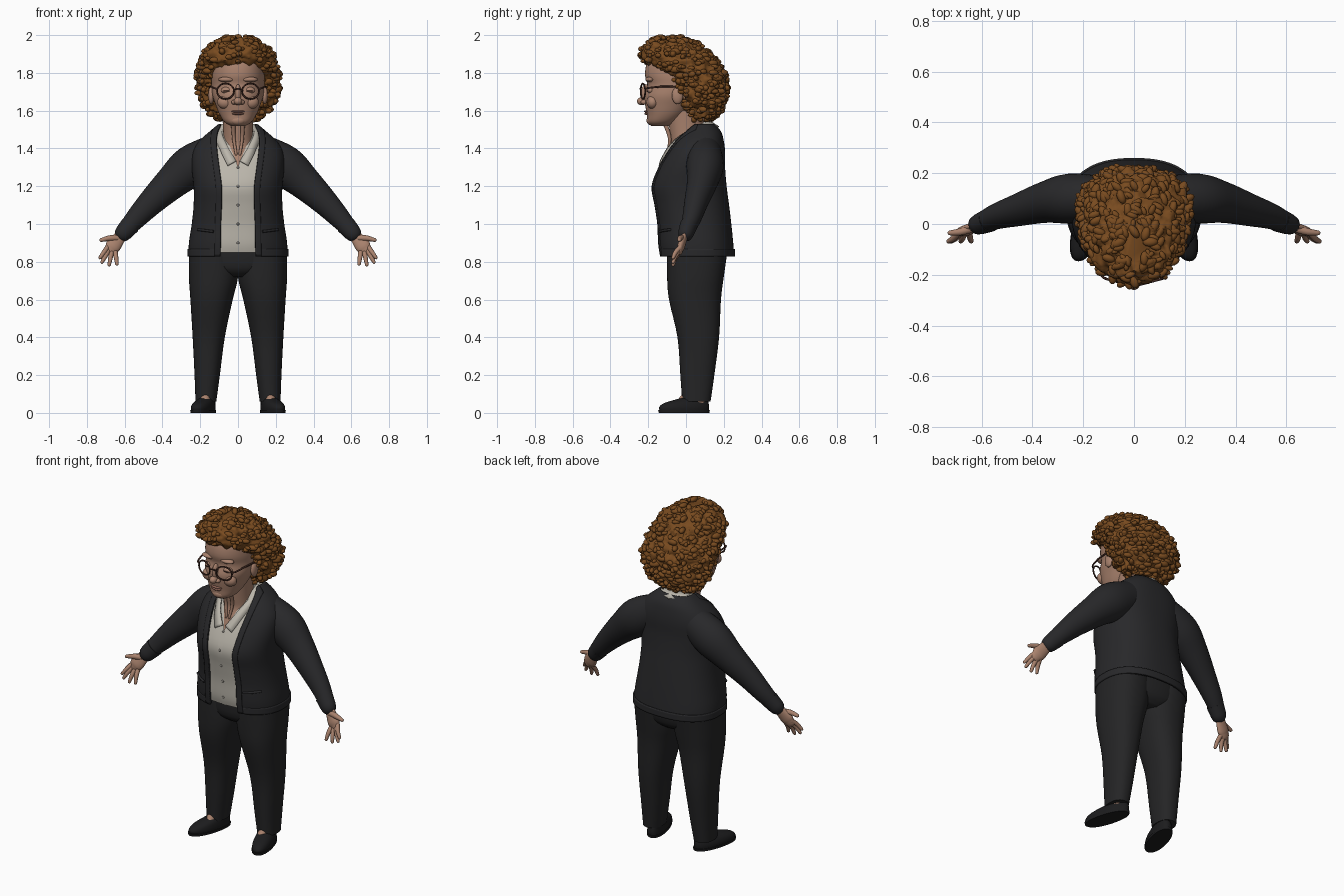
import bpy, bmesh, math, random
from mathutils import Vector, Matrix, noise

random.seed(4)
cube = bpy.data.objects.get("Cube")
if cube:
    bpy.data.objects.remove(cube, do_unlink=True)
made = []


def material(name, *rgb):
    m = bpy.data.materials.new(name)
    m.use_nodes = True
    m.diffuse_color = (*rgb, 1)
    m.node_tree.nodes["Principled BSDF"].inputs["Base Color"].default_value = (*rgb, 1)
    return m


SKIN = material("skin", .40, .225, .155)
LIPS = material("lips", .32, .15, .11)
HAIR = material("auburn hair", .19, .07, .014)
WOOL = material("charcoal wool", .021, .021, .023)
CLOTH = material("dark trouser cloth", .018, .018, .019)
LINEN = material("cream linen", .50, .47, .41)
LEATHER = material("black leather", .012, .012, .013)
FRAME = material("brown frame", .06, .025, .018)
BUTTON = material("grey button", .30, .28, .25)


def finish(name, bm, mat, mirror=False):
    bmesh.ops.recalc_face_normals(bm, faces=bm.faces)
    mesh = bpy.data.meshes.new(name)
    bm.to_mesh(mesh)
    bm.free()
    mesh.materials.append(mat)
    ob = bpy.data.objects.new(name, mesh)
    bpy.context.collection.objects.link(ob)
    if mirror:
        ob.modifiers.new("mirror", 'MIRROR')
    made.append(ob)
    return ob


def spline(rows, k):
    """Catmull-Rom resampling of equally long tuples."""
    out = []
    for i in range(len(rows) - 1):
        a, b, c, d = (rows[min(max(j, 0), len(rows) - 1)] for j in range(i - 1, i + 3))
        for s in range(k):
            t = s / k
            out.append(tuple(q + t / 2 * (r - p + t * (2 * p - 5 * q + 4 * r - w
                       + t * (3 * (q - r) + w - p))) for p, q, r, w in zip(a, b, c, d)))
    return out + [tuple(rows[-1])]


def grid(rows, closed=True):
    """Skin rows of points; closed rows also get end caps."""
    bm = bmesh.new()
    vs = [[bm.verts.new(p) for p in row] for row in rows]
    n = len(vs[0])
    for a, b in zip(vs, vs[1:]):
        for j in range(n if closed else n - 1):
            bm.faces.new((a[j], a[(j + 1) % n], b[(j + 1) % n], b[j]))
    if closed:
        bm.faces.new(vs[0])
        bm.faces.new(vs[-1])
    return bm


def loft(rows, n=2.3, seg=48, k=4, grow=0, band=0, closed=True, shear=0):
    """Rounded rings from rows of z, centre x, half width, front y, back y, front opening."""
    out = []
    for z, cx, rx, yf, yb, *gap in spline(rows, k):
        rx, cy, ry = rx + grow, (yf + yb) / 2, (yb - yf) / 2 + grow
        at = lambda x: math.asin(min(max(x, 0) / rx, .97) ** (n / 2))
        start, end, steps = 0, 2 * math.pi, seg
        if not closed:
            start = at(gap[0])
            end = at(gap[0] + band) if band else end - start
            steps = 4 if band else seg
        ring = []
        for j in range(steps if closed else steps + 1):
            a = start + (end - start) * j / steps
            s, c = math.sin(a), math.cos(a)
            y = cy - ry * math.copysign(abs(c) ** (2 / n), c)
            x = cx + rx * math.copysign(abs(s) ** (2 / n), s) - shear * y
            ring.append((x, y, z))
        out.append(ring)
    return grid(out, closed)


def tube(name, pts, mat, mirror=True, flat=1, up=(0, 1, 0), seg=16, k=4):
    """Round-ended limb through points of x, y, z, radius."""
    pts = spline(pts, k)
    ps = [Vector(p[:3]) for p in pts]
    rings = [(p, (ps[min(i + 1, len(ps) - 1)] - ps[max(i - 1, 0)]).normalized(), pts[i][3])
             for i, p in enumerate(ps)]
    p, t, r = rings[-1]
    rings += [(p + t * r * math.sin(a), t, r * math.cos(a)) for a in (.5, 1, 1.5)]
    out = []
    for p, t, r in rings:
        u = t.cross(Vector(up)).normalized()
        v = u.cross(t)
        angles = [2 * math.pi * j / seg for j in range(seg)]
        out.append([p + u * r * math.cos(a) + v * r * flat * math.sin(a) for a in angles])
    return finish(name, grid(out), mat, mirror)


def blob(name, loc, size, mat, mirror=False):
    bm = bmesh.new()
    bmesh.ops.create_uvsphere(bm, u_segments=20, v_segments=12, radius=1,
                              matrix=Matrix.Translation(loc) @ Matrix.Diagonal((*size, 1)))
    return finish(name, bm, mat, mirror)


# Legs, seat and shoes
leg = [(.06, .17, .055, -.02, .13), (.2, .163, .067, -.03, .15), (.4, .155, .085, -.045, .175),
       (.6, .14, .112, -.09, .185), (.72, .13, .13, -.1, .2), (.86, .13, .13, -.1, .22)]
finish("trouser_legs", loft(leg), CLOTH, True)
seat = [(.72, 0, .1, -.05, .16), (.77, 0, .22, -.095, .205), (.9, 0, .25, -.1, .22)]
finish("trouser_seat", loft(seat), CLOTH)
shoe = [(.012, .182, .053, -.14, .12), (.03, .182, .054, -.142, .122),
        (.05, .18, .05, -.12, .12), (.068, .175, .042, -.065, .115), (.08, .17, .035, -.02, .11)]
finish("shoes", loft(shoe, 2.2, shear=.25), LEATHER, True)
sole = [(0, .182, .056, -.144, .124), (.014, .182, .057, -.147, .126)]
finish("shoe_soles", loft(sole, 2.2, k=1, shear=.25), LEATHER, True)
ankle = [(.04, .175, .036, -.07, .1), (.075, .173, .034, -.04, .1), (.12, .17, .03, 0, .1)]
finish("ankles", loft(ankle, 2), SKIN, True)

# Torso rings shared by cardigan and blouse
torso = [(.83, 0, .262, -.14, .255), (.9, 0, .26, -.15, .25), (1, 0, .245, -.155, .24),
         (1.1, 0, .235, -.17, .228), (1.2, 0, .235, -.185, .215), (1.3, 0, .245, -.15, .207),
         (1.38, 0, .24, -.105, .207), (1.44, 0, .205, -.065, .2), (1.49, 0, .15, -.02, .185),
         (1.53, 0, .1, .02, .15)]


def opened(gaps):
    return [row + (g,) for row, g in zip(torso, gaps)]


lapel = opened((.095, .093, .092, .088, .088, .1, .11, .115, .11, .095))
vee = opened((0, 0, 0, 0, 0, 0, .03, .055, .075, .08))
cardigan = finish("cardigan_body", loft(lapel, 2.4, 72, closed=False), WOOL)
band = finish("cardigan_front_bands", loft(lapel, 2.4, grow=.005, band=.03, closed=False), WOOL, True)
hem_rows = [(z, *lapel[0][1:]) for z in (.828, .868)]
hem = finish("cardigan_hem", loft(hem_rows, 2.4, 72, grow=.005, closed=False), WOOL)
for ob in (cardigan, band, hem):
    ob.modifiers.new("thickness", 'SOLIDIFY').thickness = .011
shirt_rows = [(.85, *vee[0][1:])] + vee[1:]
finish("blouse", loft(shirt_rows, 2.4, 72, grow=-.013, closed=False), LINEN)
finish("blouse_placket", loft(shirt_rows[:6], 2.4, grow=-.009, band=.016, closed=False), LINEN, True)
for z, _, _, front, *_ in spline(torso[1:6], 2)[::2]:
    blob("blouse_button", (0, front + .008, z), (.007, .004, .007), BUTTON)
tube("cardigan_pocket_welts", [(.13, -.139, .96, .007), (.17, -.12, .965, .007),
                               (.21, -.085, .97, .007)], WOOL, seg=8)

# Folded blouse collar
upper = [(.01, -.138, 1.335), (.06, -.088, 1.42), (.088, 0, 1.49), (.07, .09, 1.535), (0, .13, 1.545)]
lower = [(.055, -.145, 1.31), (.092, -.094, 1.385), (.12, 0, 1.467), (.09, .125, 1.512), (0, .175, 1.517)]
collar = finish("blouse_collar", grid([spline(upper, 5), spline(lower, 5)], False), LINEN, True)
collar.modifiers.new("thickness", 'SOLIDIFY').thickness = .008

# Arms and hands
tube("cardigan_sleeves", [(.13, .1, 1.375, .098), (.25, .1, 1.305, .11), (.35, .085, 1.22, .09),
     (.455, .055, 1.12, .071), (.54, .03, 1.03, .056), (.6, .003, .962, .043)], WOOL, seg=28, flat=.9)
tube("sleeve_cuffs", [(.57, .015, .995, .052), (.607, 0, .953, .046)], WOOL, seg=28, flat=.9)
tube("palms", [(.6, 0, .96, .027), (.63, -.01, .925, .034), (.66, -.025, .885, .041),
               (.673, -.03, .868, .034)], SKIN, flat=.48)
fingers = {"index": (.69, .878, .73, .822), "middle": (.682, .866, .72, .798),
           "ring": (.668, .857, .682, .784), "little": (.65, .855, .641, .788)}
for label, (x, z, tx, tz) in fingers.items():
    tube(label + "_fingers", [(x, -.03, z, .013), ((x + tx) / 2, -.055, (z + tz) / 2, .012),
                              (tx, -.068, tz, .009)], SKIN, seg=10)
tube("thumbs", [(.635, -.015, .925, .018), (.68, -.03, .925, .015), (.724, -.035, .915, .01)], SKIN, seg=10)

# Neck and head
neck = [(1.28, 0, .1, -.13, .1), (1.36, 0, .095, -.103, .1), (1.42, 0, .083, -.08, .1),
        (1.48, 0, .078, -.085, .09), (1.6, 0, .085, -.1, .1)]
finish("neck", loft(neck, 2.1), SKIN)
head = [(1.52, 0, .04, -.185, -.09), (1.54, 0, .072, -.203, -.05), (1.58, 0, .098, -.207, 0),
        (1.63, 0, .118, -.216, .05), (1.68, 0, .135, -.22, .1), (1.735, 0, .14, -.205, .13),
        (1.79, 0, .142, -.217, .14), (1.86, 0, .13, -.205, .11), (1.93, 0, .09, -.16, .05)]
finish("head", loft(head, 2.15), SKIN)
blob("nose_bridge", (0, -.213, 1.69), (.017, .026, .05), SKIN)
blob("nose_tip", (0, -.234, 1.65), (.022, .026, .021), SKIN)
blob("nostrils", (.021, -.222, 1.645), (.014, .018, .013), SKIN, True)
blob("cheeks", (.068, -.177, 1.645), (.042, .032, .036), SKIN, True)
blob("brows", (.06, -.192, 1.765), (.045, .024, .014), SKIN, True)
blob("eyelids", (.06, -.186, 1.708), (.03, .02, .018), SKIN, True)
blob("eye_slits", (.06, -.204, 1.704), (.018, .005, .003), FRAME, True)
blob("upper_lip", (0, -.208, 1.596), (.036, .014, .006), LIPS)
blob("lower_lip", (0, -.207, 1.584), (.031, .014, .007), LIPS)
blob("chin", (0, -.182, 1.548), (.042, .027, .026), SKIN)
blob("ears", (.142, -.045, 1.68), (.016, .03, .045), SKIN, True)
tube("throat_folds", [(.025, -.11, 1.53, .012), (.022, -.086, 1.45, .009), (.01, -.1, 1.37, .007)], SKIN)

# Spectacles
circle = [2 * math.pi * i / 24 for i in range(25)]
tube("lens_rims", [(.066 + .045 * math.cos(a), -.228 + .012 * math.cos(a), 1.703 + .041 * math.sin(a), .0045)
                   for a in circle], FRAME, seg=8, k=1)
tube("spectacle_bridge", [(-.025, -.238, 1.71, .004), (0, -.243, 1.716, .004), (.025, -.238, 1.71, .004)],
     FRAME, False, seg=8)
tube("spectacle_arms", [(.108, -.216, 1.715, .005), (.128, -.2, 1.72, .005), (.143, -.12, 1.728, .005),
                        (.15, -.03, 1.725, .005)], FRAME, up=(0, 0, 1), seg=8)

# Curly hair: a rippled cap covered with small curls
cap = [(1.555, 0, .1, .03, .13), (1.6, 0, .16, 0, .18), (1.66, 0, .195, -.045, .205),
       (1.72, 0, .21, -.06, .215), (1.78, 0, .212, -.1, .208), (1.825, 0, .208, -.165, .185),
       (1.87, 0, .19, -.23, .155), (1.92, 0, .16, -.225, .105), (1.96, 0, .12, -.2, .045),
       (1.985, 0, .06, -.15, -.03)]
bm = loft(cap, 2.1, 110, 7)
bmesh.ops.recalc_face_normals(bm, faces=bm.faces)
bm.normal_update()
spots = [(v.co.copy(), v.normal.copy()) for v in bm.verts]
for v, (co, nor) in zip(bm.verts, spots):
    v.co = co + nor * (.024 * noise.noise(co * 26) + .009 * noise.noise(co * 60))
for co, nor in random.sample(spots, 520):
    if co.z < 1.86 and co.y < -.08 and abs(co.x) < .13:
        continue
    r = random.uniform(.011, .021)
    turn = Matrix.Rotation(random.uniform(0, 3), 4, 'Z') @ Matrix.Rotation(random.uniform(0, 3), 4, 'X')
    bmesh.ops.create_icosphere(bm, subdivisions=2, radius=r, matrix=Matrix.Translation(co + nor * .002)
                               @ turn @ Matrix.Diagonal((1.5, .9, .8, 1)))
finish("curly_hair", bm, HAIR)

# Smooth shading with sharp edges kept
bpy.ops.object.select_all(action='DESELECT')
for ob in made:
    ob.select_set(True)
bpy.context.view_layer.objects.active = made[0]
bpy.ops.object.shade_smooth_by_angle(angle=math.radians(50))
